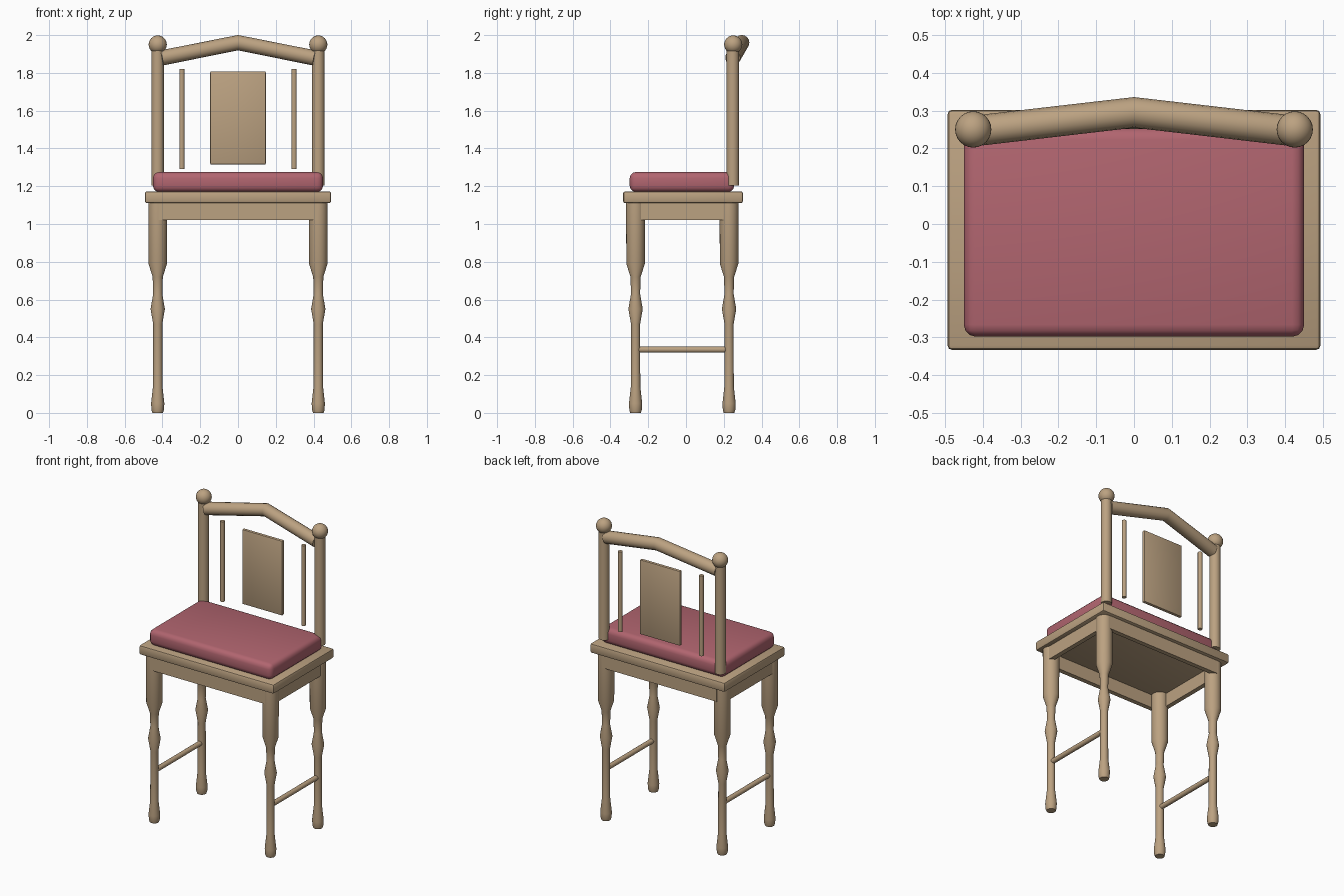
import bpy, bmesh, math
from mathutils import Vector

if "Cube" in bpy.data.objects:
    bpy.data.objects.remove(bpy.data.objects["Cube"])


def material(name, color):
    m = bpy.data.materials.new(name)
    m.diffuse_color = color
    m.use_nodes = True
    m.node_tree.nodes["Principled BSDF"].inputs["Base Color"].default_value = m.diffuse_color
    return m


WOOD = material("wood", (0.50, 0.36, 0.22, 1))
FABRIC = material("fabric", (0.44, 0.13, 0.16, 1))


def finish(name, bm, loc, mat=WOOD, angle=35):
    bmesh.ops.recalc_face_normals(bm, faces=bm.faces[:])
    me = bpy.data.meshes.new(name)
    bm.to_mesh(me)
    bm.free()
    ob = bpy.data.objects.new(name, me)
    bpy.context.collection.objects.link(ob)
    ob.location = loc
    me.materials.append(mat)
    smooth(ob, angle)
    return ob


def smooth(ob, angle=35):
    bpy.ops.object.select_all(action='DESELECT')
    bpy.context.view_layer.objects.active = ob
    ob.select_set(True)
    bpy.ops.object.shade_smooth_by_angle(angle=math.radians(angle))


def box(name, lo, hi, bevel=0.0, segments=2, mat=WOOD):
    lo, hi = Vector(lo), Vector(hi)
    bm = bmesh.new()
    bmesh.ops.create_cube(bm, size=1)
    bmesh.ops.scale(bm, vec=hi - lo, verts=bm.verts[:])
    if bevel:
        bmesh.ops.bevel(bm, geom=bm.edges[:], offset=bevel, segments=segments,
                        profile=0.5, affect='EDGES')
    return finish(name, bm, (lo + hi) / 2, mat)


def lathe(name, profile, loc, sides=24):
    """Capped solid of revolution from (radius, height) points."""
    bm = bmesh.new()
    rings = [[bm.verts.new((r * math.cos(2 * math.pi * i / sides),
                            r * math.sin(2 * math.pi * i / sides), z))
              for i in range(sides)] for r, z in profile]
    for a, b in zip(rings, rings[1:]):
        for i in range(sides):
            j = (i + 1) % sides
            bm.faces.new((a[i], a[j], b[j], b[i]))
    bm.faces.new(rings[0])
    bm.faces.new(rings[-1])
    return finish(name, bm, loc)


def tube(name, points, radius):
    """Round bar following a straight-segment path."""
    cu = bpy.data.curves.new(name, 'CURVE')
    cu.dimensions = '3D'
    cu.bevel_depth = radius
    cu.bevel_resolution = 6
    cu.use_fill_caps = True
    sp = cu.splines.new('POLY')
    sp.points.add(len(points) - 1)
    for p, co in zip(sp.points, points):
        p.co = (*co, 1)
    cu.materials.append(WOOD)
    ob = bpy.data.objects.new(name, cu)
    bpy.context.collection.objects.link(ob)
    bpy.ops.object.select_all(action='DESELECT')
    bpy.context.view_layer.objects.active = ob
    ob.select_set(True)
    bpy.ops.object.convert(target='MESH')
    smooth(bpy.context.object)


LEG = [(0.028, 0), (0.033, 0.015), (0.035, 0.05), (0.025, 0.14), (0.024, 0.47),
       (0.038, 0.55), (0.024, 0.63), (0.027, 0.72), (0.049, 0.79), (0.050, 1.12)]
LEG_X, FRONT_Y, BACK_Y, POST_Y = 0.425, -0.267, 0.228, 0.248

# Seat board and cushion
box("seat", (-0.493, -0.333, 1.11), (0.493, 0.302, 1.173), 0.012)
box("cushion", (-0.45, -0.298, 1.17), (0.45, 0.255, 1.275), 0.032, 3, FABRIC)

# Front and back aprons
box("front_apron", (-0.42, -0.318, 1.022), (0.42, -0.288, 1.115))
box("back_apron", (-0.42, 0.249, 1.022), (0.42, 0.279, 1.115))

for s, side in ((-1, "left"), (1, "right")):
    x = s * LEG_X
    # Turned legs
    lathe(f"{side}_front_leg", LEG, (x, FRONT_Y, 0))
    lathe(f"{side}_back_leg", LEG, (x, BACK_Y, 0))
    # Side apron and stretcher
    xs = sorted((s * 0.435, s * 0.465))
    box(f"{side}_apron", (xs[0], FRONT_Y, 1.022), (xs[1], BACK_Y, 1.115))
    tube(f"{side}_stretcher", [(x, FRONT_Y, 0.335), (x, BACK_Y, 0.335)], 0.016)
    # Back post with ball finial
    lathe(f"{side}_back_post", [(0.033, 1.205), (0.033, 1.93)], (x, POST_Y, 0))
    bm = bmesh.new()
    bmesh.ops.create_uvsphere(bm, u_segments=24, v_segments=16, radius=0.048)
    finish(f"{side}_finial", bm, (x, POST_Y + 0.002, 1.95))
    # Thin back spindle
    lathe(f"{side}_spindle", [(0.014, 1.29), (0.014, 1.82)], (s * 0.297, 0.262, 0), 16)

# Central back panel
box("back_splat", (-0.147, 0.251, 1.315), (0.147, 0.273, 1.808), 0.005)

# Peaked top rail
tube("top_rail", [(-0.405, POST_Y, 1.879), (0, 0.295, 1.96), (0.405, POST_Y, 1.879)], 0.0405)
